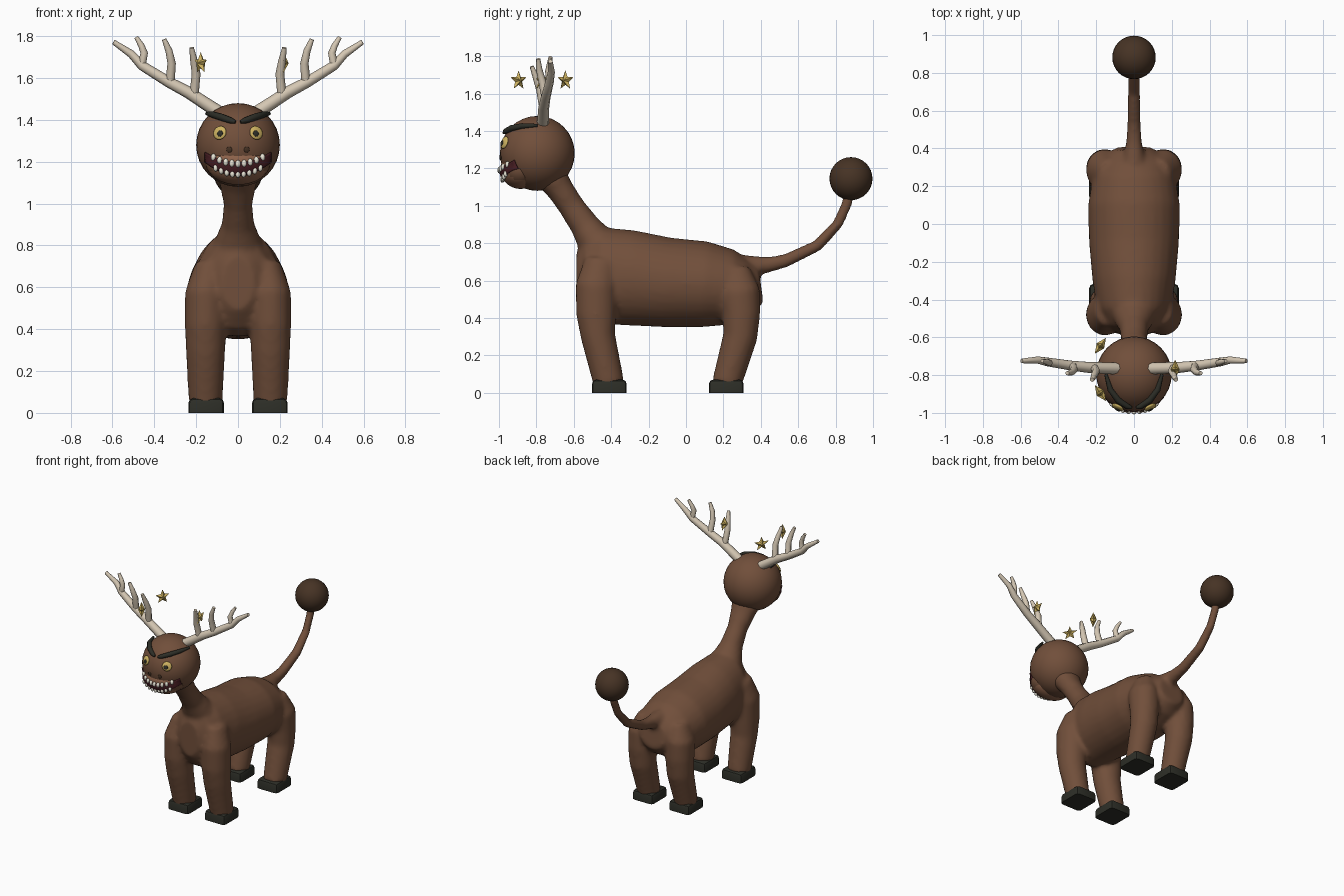
import bpy, bmesh, math
from mathutils import Vector, Matrix

if "Cube" in bpy.data.objects:
    bpy.data.objects.remove(bpy.data.objects["Cube"])


def material(name, rgb):
    m = bpy.data.materials.new(name)
    m.diffuse_color = (*rgb, 1)
    m.use_nodes = True
    m.node_tree.nodes["Principled BSDF"].inputs["Base Color"].default_value = m.diffuse_color
    return m


BROWN = material("brown_fur", (0.165, 0.078, 0.043))
DARK = material("dark_brown_fur", (0.062, 0.033, 0.018))
LIGHT = material("light_brown_muzzle", (0.27, 0.125, 0.07))
BONE = material("antler_bone", (0.66, 0.57, 0.45))
GOLD = material("gold", (0.62, 0.45, 0.12))
HOOF = material("blackish_horn", (0.026, 0.027, 0.02))
MAROON = material("mouth_maroon", (0.06, 0.012, 0.016))
TOOTH = material("tooth_white", (0.8, 0.77, 0.66))


def finish(name, bm, mats, angle=60):
    bmesh.ops.recalc_face_normals(bm, faces=bm.faces)
    me = bpy.data.meshes.new(name)
    bm.to_mesh(me)
    bm.free()
    ob = bpy.data.objects.new(name, me)
    bpy.context.collection.objects.link(ob)
    for m in mats:
        me.materials.append(m)
    bpy.ops.object.select_all(action='DESELECT')
    ob.select_set(True)
    bpy.context.view_layer.objects.active = ob
    if angle:
        bpy.ops.object.shade_smooth_by_angle(angle=math.radians(angle))
    return ob


def tube(bm, pts, ref=(0, 0, 1), n=16):
    """Closed loft through (x, y, z, side radius, other radius) sections."""
    rings = []
    ps = [Vector(p[:3]) for p in pts]
    for i, p in enumerate(pts):
        t = (ps[min(i + 1, len(ps) - 1)] - ps[max(i - 1, 0)]).normalized()
        a = t.cross(Vector(ref)).normalized()
        b = a.cross(t)
        rings.append([bm.verts.new(ps[i] + a * p[3] * math.cos(k * math.tau / n)
                                   + b * p[-1] * math.sin(k * math.tau / n)) for k in range(n)])
    for r, s in zip(rings, rings[1:]):
        for k in range(n):
            bm.faces.new((r[k], r[(k + 1) % n], s[(k + 1) % n], s[k]))
    bm.faces.new(rings[0])
    bm.faces.new(rings[-1])


def ball(bm, c, r, seg=32, rot=None):
    m = Matrix.Translation(c) @ (rot or Matrix()) @ Matrix.Diagonal((*r, 1))
    return bmesh.ops.create_uvsphere(bm, u_segments=seg, v_segments=seg // 2, radius=1, matrix=m)


# torso, neck, tail and legs fused into one skin
bm = bmesh.new()
torso = [(-.585, .62, .08, .13), (-.53, .62, .15, .22), (-.45, .625, .195, .26),
         (-.3, .615, .22, .255), (-.1, .59, .238, .24), (.1, .58, .243, .23),
         (.25, .565, .22, .2), (.33, .57, .18, .155), (.4, .58, .1, .1)]
tube(bm, [(0, y, z, w, h) for y, z, w, h in torso], n=28)
neck = [(-.43, .72, .15, .12), (-.49, .82, .112, .098), (-.545, .9, .078, .078),
        (-.615, 1.0, .069, .07), (-.675, 1.09, .088, .073), (-.73, 1.17, .11, .09)]
tube(bm, [(0, *p) for p in neck], n=20)
tail = [(.26, .66, .08), (.36, .68, .055), (.44, .685, .043), (.53, .705, .037),
        (.7, .785, .033), (.81, .9, .03), (.86, 1.01, .03), (.88, 1.1, .03)]
tube(bm, [(0, *p) for p in tail], ref=(1, 0, 0))
front_leg = [(-.45, .71, .07, .09), (-.48, .57, .1, .112), (-.48, .42, .1, .108),
             (-.47, .3, .095, .093), (-.41, .04, .081, .083)]
hind_leg = [(.26, .66, .06, .08), (.285, .54, .1, .112), (.295, .42, .1, .103),
            (.29, .3, .095, .093), (.215, .04, .081, .08)]
for sx in (-1, 1):
    for leg in (front_leg, hind_leg):
        tube(bm, [(sx * (.155 - .02 * (z > .6)), y, z, a, b) for y, z, a, b in leg], ref=(0, 1, 0))
body = finish("body", bm, [BROWN], 0)
rm = body.modifiers.new("fuse", 'REMESH')
rm.mode = 'VOXEL'
rm.voxel_size = .015
rm.use_smooth_shade = True
sm = body.modifiers.new("soften", 'SMOOTH')
sm.factor = .5
sm.iterations = 8

# hooves
for name, y in (("front", -.41), ("hind", .215)):
    for side, sx in (("left", -1), ("right", 1)):
        bm = bmesh.new()
        bmesh.ops.create_cube(bm, size=1, matrix=Matrix.Translation((sx * .152, y, .035))
                              @ Matrix.Diagonal((.17, .185, .07, 1)))
        edges = [e for e in bm.edges if max(v.co.z for v in e.verts) > .05]
        bmesh.ops.bevel(bm, geom=edges, offset=.022, segments=2, affect='EDGES', profile=.5)
        finish(f"{name}_{side}_hoof", bm, [HOOF], 40)

# tail tuft
bm = bmesh.new()
ball(bm, (0, .882, 1.145), (.115,) * 3)
finish("tail_tuft", bm, [DARK])

# head and muzzle
HC, HR = Vector((0, -.795, 1.28)), (.2, .2, .2)
MC, MR = Vector((0, -.885, 1.195)), (.155, .108, .105)
bm = bmesh.new()
ball(bm, HC, HR)
finish("head", bm, [BROWN])
bm = bmesh.new()
ball(bm, MC, MR)
for f in bm.faces:
    f.material_index = int(abs(f.calc_center_median().x) < .125)
finish("muzzle", bm, [BROWN, LIGHT])


def face_point(x, z, lift=0.0):
    """Point on the front of the head or muzzle, lifted outwards."""
    best = HC.y
    for c, r in ((HC, HR), (MC, MR)):
        q = 1 - ((x - c.x) / r[0]) ** 2 - ((z - c.z) / r[2]) ** 2
        if q > 0:
            best = min(best, c.y - r[1] * math.sqrt(q))
    p = Vector((x, best, z))
    return p + (p - HC).normalized() * lift


# grinning mouth and teeth
bm = bmesh.new()
rows, cols = 6, 28
grid = []
for i in range(cols + 1):
    s = 2 * i / cols - 1
    lo, hi = 1.135 + .065 * s * s, 1.2 + .045 * s * s
    grid.append([bm.verts.new(face_point(.155 * s, lo + (hi - lo) * j / rows, .006)) for j in range(rows + 1)])
for a, b in zip(grid, grid[1:]):
    for j in range(rows):
        bm.faces.new((a[j], b[j], b[j + 1], a[j + 1]))
mouth = finish("mouth", bm, [MAROON])
mouth.modifiers.new("thickness", 'SOLIDIFY').thickness = .009
bm = bmesh.new()
for i in range(9):
    s = (i - 4) / 4
    ball(bm, face_point(.115 * s, 1.192 + .03 * s * s, .004), (.013, .012, .018), 10)
    ball(bm, face_point(.105 * s, 1.142 + .03 * s * s, .004), (.012, .012, .017), 10)
finish("teeth", bm, [TOOTH])


# parts that lie flat against the face
def face_disc(name, x, z, r, mat, lift):
    p = face_point(x, z, lift)
    bm = bmesh.new()
    ball(bm, p, (r, r, r * .35), 20, (p - HC).to_track_quat('Z', 'Y').to_matrix().to_4x4())
    finish(name, bm, [mat])


for side, sx in (("left", -1), ("right", 1)):
    face_disc(f"{side}_eye", sx * .085, 1.337, .034, GOLD, .004)
    face_disc(f"{side}_pupil", sx * .08, 1.331, .015, HOOF, .015)
    face_disc(f"{side}_nostril", sx * .041, 1.258, .014, DARK, .003)
    bm = bmesh.new()
    brow = [(.012, 1.385, .008), (.035, 1.392, .015), (.08, 1.408, .017), (.12, 1.42, .015), (.142, 1.423, .008)]
    tube(bm, [(*face_point(sx * x, z, .01), r, r) for x, z, r in brow], n=10)
    finish(f"{side}_brow", bm, [HOOF])

# antlers: main beam and three tines each
branches = [
    [(.09, -.765, 1.435, .032), (.235, -.76, 1.53, .029), (.33, -.75, 1.58, .026),
     (.46, -.73, 1.66, .023), (.51, -.72, 1.715, .019), (.595, -.725, 1.772, .012)],
    [(.21, -.762, 1.52, .022), (.2, -.78, 1.62, .021), (.21, -.8, 1.68, .018), (.222, -.825, 1.745, .011)],
    [(.325, -.75, 1.575, .022), (.317, -.77, 1.67, .02), (.33, -.785, 1.73, .017), (.353, -.79, 1.785, .011)],
    [(.46, -.73, 1.66, .019), (.448, -.735, 1.72, .018), (.462, -.73, 1.755, .015), (.486, -.725, 1.795, .01)]]
for side, sx in (("left", -1), ("right", 1)):
    bm = bmesh.new()
    for br in branches:
        tube(bm, [(sx * x, y, z, r, r) for x, y, z, r in br], ref=(0, 1, 0), n=8)
    finish(f"{side}_antler", bm, [BONE])

# stars circling the head, facing outwards
for i, (x, y) in enumerate(((-.178, -.645), (-.178, -.895), (.218, -.77))):
    out = Vector((x, y + .77, 0)).normalized()
    across = Vector((-out.y, out.x, 0))
    c = Vector((x, y, 1.67))
    bm = bmesh.new()
    rim = []
    for k in range(10):
        r, a = (.024 if k % 2 else .054), k * math.pi / 5
        rim.append(bm.verts.new(c + across * r * math.sin(a) + Vector((0, 0, r * math.cos(a)))))
    for d in (-.024, .024):
        tip = bm.verts.new(c + out * d)
        for k in range(10):
            bm.faces.new((rim[k], rim[(k + 1) % 10], tip))
    finish(f"star_{i + 1}", bm, [GOLD], 0)
